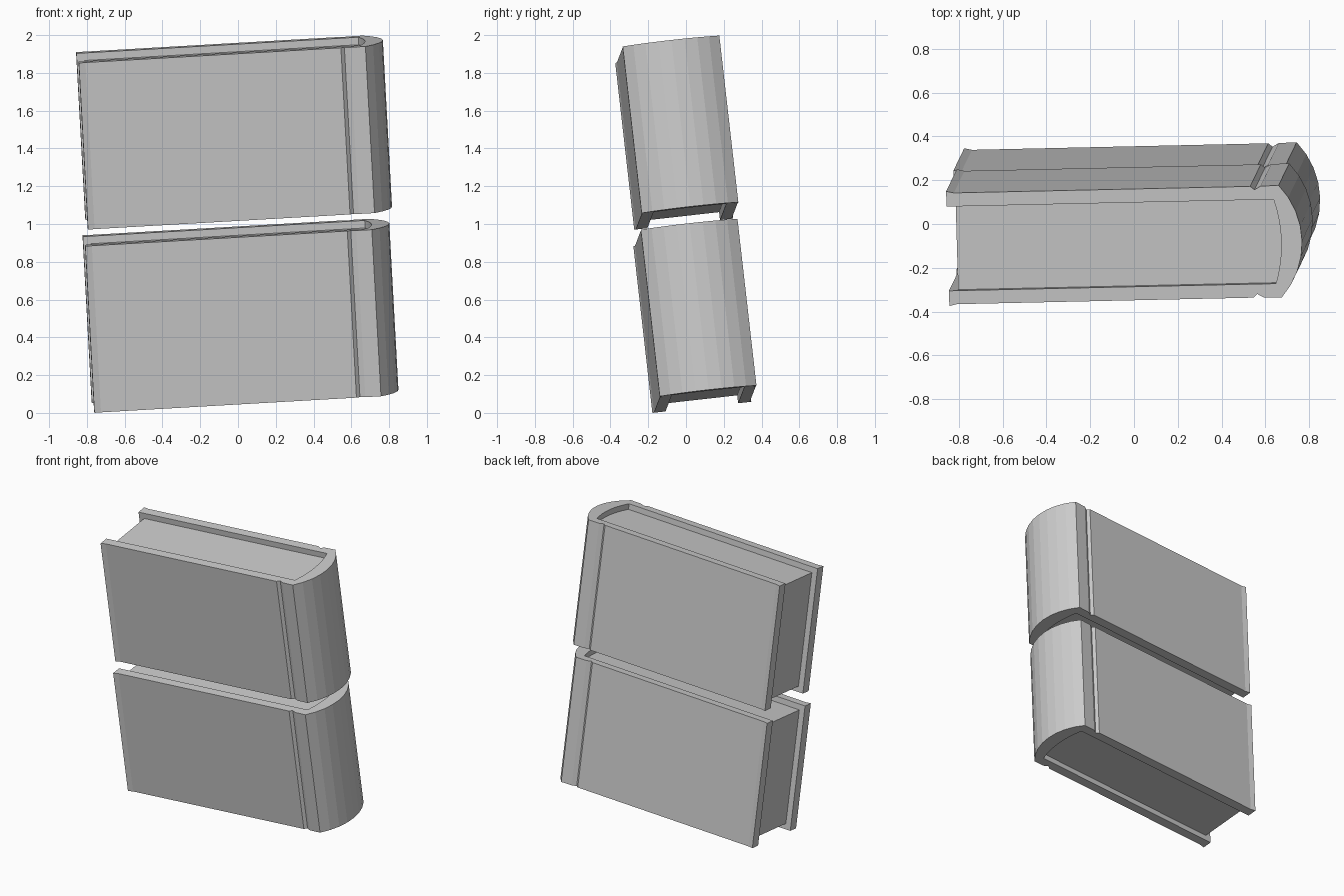
import bpy, bmesh, math
from mathutils import Matrix, Vector

if "Cube" in bpy.data.objects:
    bpy.data.objects.remove(bpy.data.objects["Cube"], do_unlink=True)

grey = bpy.data.materials.new("plain grey")
grey.use_nodes = True
colour = (0.6, 0.6, 0.6, 1)
grey.diffuse_color = colour
grey.node_tree.nodes["Principled BSDF"].inputs["Base Color"].default_value = colour

THICK, HEIGHT, BOARD, RECESS = 0.527, 0.889, 0.07, 0.04

# Leaning frame: along the width, through the thickness, up the height
up = Vector((-0.055, -0.114, 1)).normalized()
through = up.cross(Vector((1, 0.022, 0.058))).normalized()
along = through.cross(up)


def frame(origin):
    m = Matrix((along, through, up)).transposed().to_4x4()
    m.translation = origin
    return m


def arc(u, v, bulge, steps):
    """Points of a bowed spine from v to its mirror position."""
    half = THICK / 2 - v
    radius = (half * half + bulge * bulge) / (2 * bulge)
    end = math.asin(half / radius)
    angles = [end * (2 * i / steps - 1) for i in range(steps + 1)]
    return [(u + bulge - radius * (1 - math.cos(a)),
             THICK / 2 + radius * math.sin(a)) for a in angles]


def prism(name, outline, z0, z1, matrix):
    bm = bmesh.new()
    face = bm.faces.new([bm.verts.new((u, v, z0)) for u, v in outline])
    top = bmesh.ops.extrude_face_region(bm, geom=[face])["geom"]
    bmesh.ops.translate(bm, vec=(0, 0, z1 - z0),
                        verts=[g for g in top if isinstance(g, bmesh.types.BMVert)])
    bmesh.ops.recalc_face_normals(bm, faces=bm.faces)
    mesh = bpy.data.meshes.new(name)
    bm.to_mesh(mesh)
    bm.free()
    mesh.materials.append(grey)
    obj = bpy.data.objects.new(name, mesh)
    bpy.context.collection.objects.link(obj)
    obj.matrix_world = matrix


# Cover board with raised lip at the open edge and a hinge groove
board = [(0, 0), (0.035, 0.008), (1.39, 0.008), (1.409, 0.024), (1.437, 0.008)]
mirrored = [(u, THICK - v) for u, v in reversed(board)]
inside = [(0, BOARD)] + arc(1.495, BOARD, 0.03, 8) + [(0, THICK - BOARD)]
cover = board + arc(1.52, 0.006, 0.1, 8) + mirrored + inside[::-1]

# Page block, let slightly into the cover
sink = BOARD - 0.004
pages = [(RECESS, sink)] + arc(1.499, sink, 0.03, 8) + [(RECESS, THICK - sink)]

for label, origin in (("lower", (-0.76, -0.178, 0)), ("upper", (-0.794, -0.274, 0.97))):
    place = frame(origin)
    prism(label + "_book_cover", cover, 0, HEIGHT, place)
    prism(label + "_book_pages", pages, RECESS, HEIGHT - RECESS, place)
